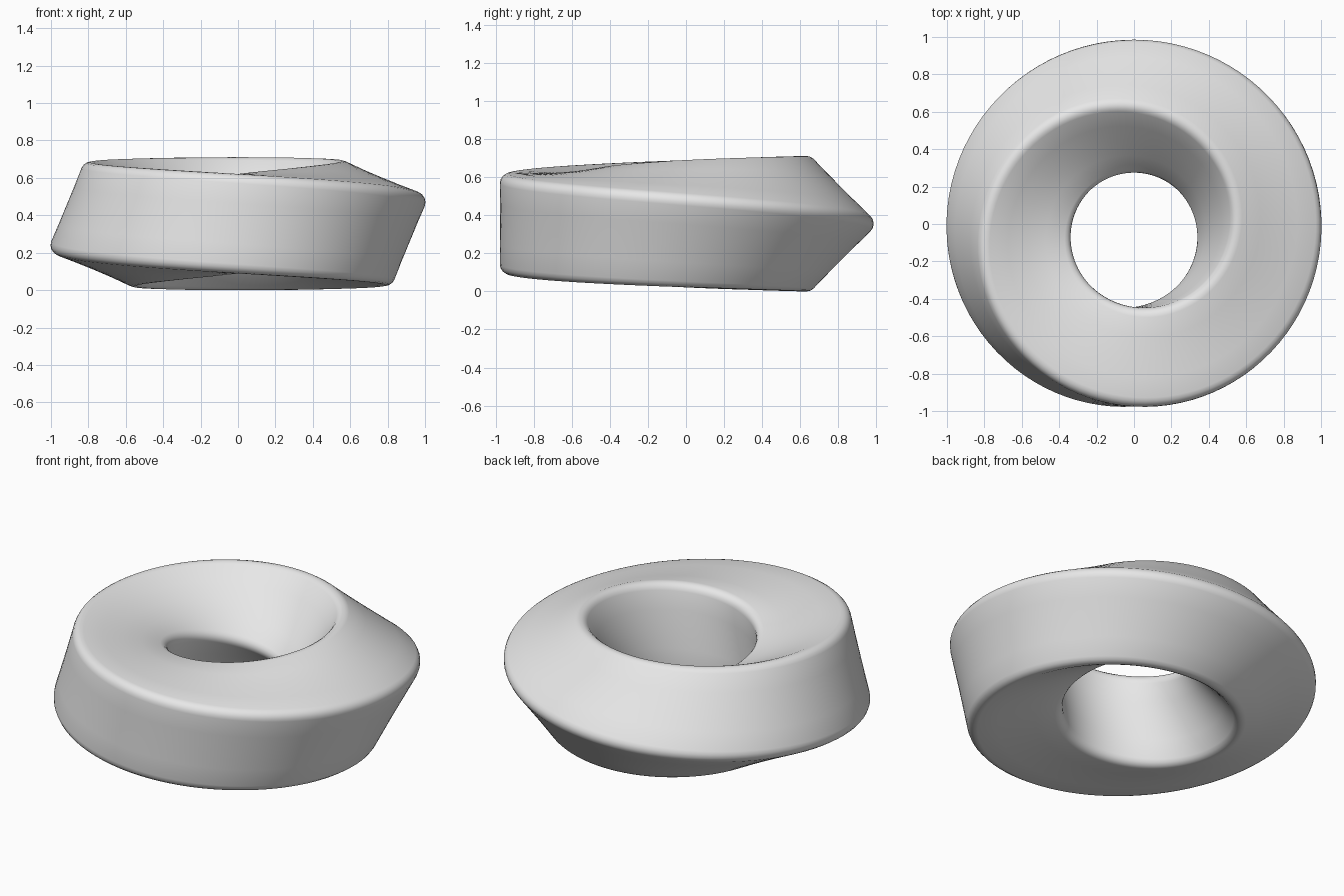
import bpy, bmesh, math

if "Cube" in bpy.data.objects:
    bpy.data.objects.remove(bpy.data.objects["Cube"])

RING_R = 0.67      # radius of the ring's centre line
HALF = 0.266       # half side of the square section
ROUND = 0.05       # corner radius of the section
CENTRE_Y, CENTRE_Z = -0.04, 0.355
STEPS = 96         # sections around the ring
ARC, FLAT = 4, 4   # segments per rounded corner and per flat side


def rounded_square():
    """Section points, counter-clockwise, the same number for each quarter."""
    pts = []
    c = HALF - ROUND
    for q in range(4):
        turn = q * math.pi / 2
        quarter = []
        for i in range(ARC + 1):
            a = math.pi / 2 * i / ARC
            quarter.append((c + ROUND * math.cos(a), c + ROUND * math.sin(a)))
        for i in range(1, FLAT):
            quarter.append((c - 2 * c * i / FLAT, HALF))
        for x, y in quarter:
            pts.append((x * math.cos(turn) - y * math.sin(turn),
                        x * math.sin(turn) + y * math.cos(turn)))
    return pts


# Square section swept round a circle while making a quarter turn
section = rounded_square()
n = len(section)
bm = bmesh.new()
rings = []
for s in range(STEPS):
    t = s / STEPS
    around = 2 * math.pi * t - math.pi / 2      # starts at the front
    twist = -math.pi / 2 * t
    ring = []
    for u, v in section:
        out = RING_R + u * math.cos(twist) - v * math.sin(twist)
        up = u * math.sin(twist) + v * math.cos(twist)
        ring.append(bm.verts.new((out * math.cos(around),
                                  CENTRE_Y + out * math.sin(around),
                                  CENTRE_Z + up)))
    rings.append(ring)

# The last section joins the first one a quarter of the way round
for s in range(STEPS):
    a, b = rings[s], rings[(s + 1) % STEPS]
    shift = -n // 4 if s == STEPS - 1 else 0
    for i in range(n):
        j = (i + 1) % n
        bm.faces.new((a[i], b[(i + shift) % n], b[(j + shift) % n], a[j]))
bmesh.ops.recalc_face_normals(bm, faces=bm.faces[:])

mesh = bpy.data.meshes.new("twisted_ring")
bm.to_mesh(mesh)
bm.free()
mesh.shade_smooth()

grey = bpy.data.materials.new("light grey")
grey.diffuse_color = (0.8, 0.8, 0.8, 1)
grey.use_nodes = True
grey.node_tree.nodes["Principled BSDF"].inputs["Base Color"].default_value = grey.diffuse_color
mesh.materials.append(grey)

ring_object = bpy.data.objects.new("twisted_ring", mesh)
bpy.context.collection.objects.link(ring_object)
